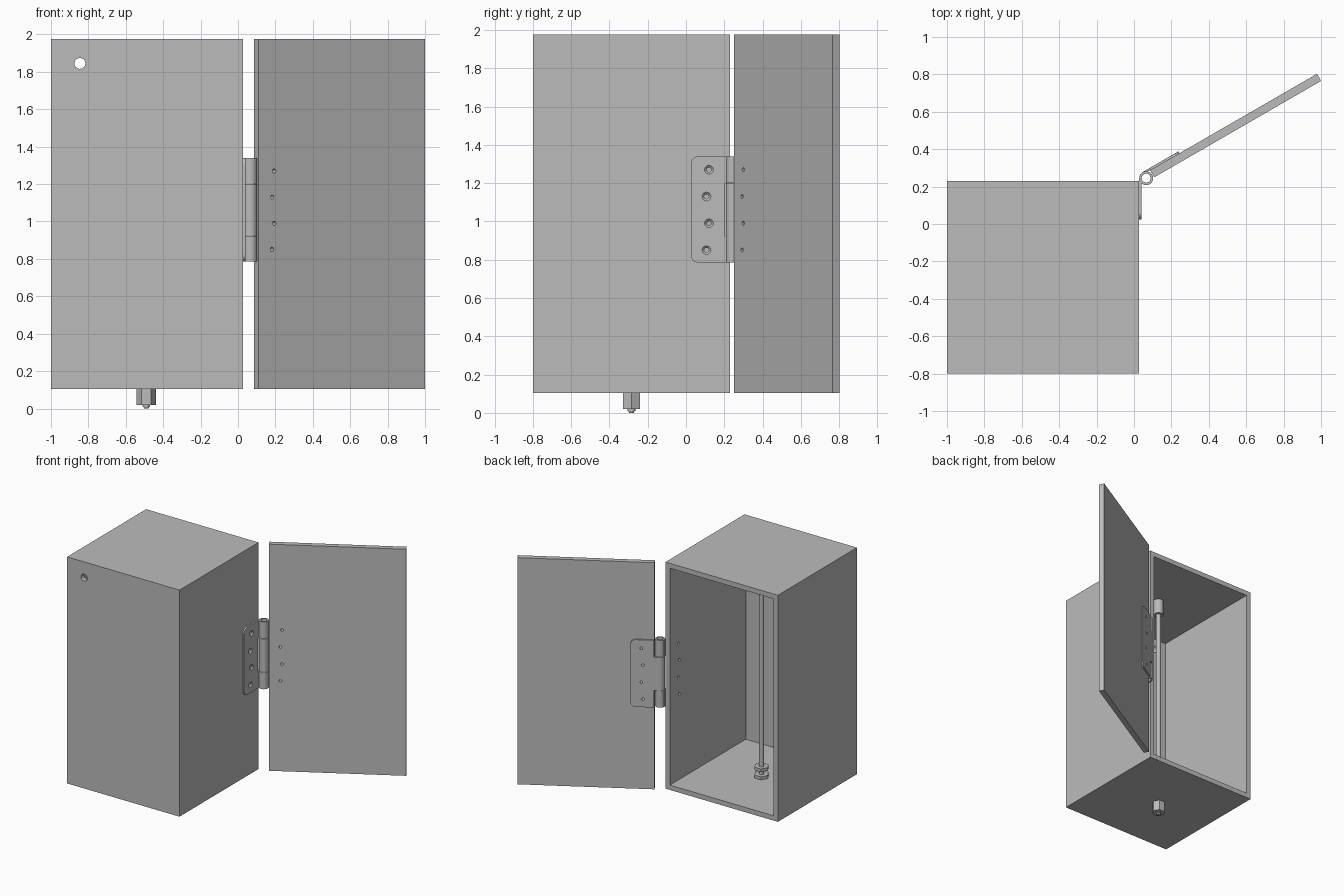
import bpy, bmesh
from math import radians, sin, cos, pi
from mathutils import Matrix

if "Cube" in bpy.data.objects:
    bpy.data.objects.remove(bpy.data.objects["Cube"], do_unlink=True)

grey = bpy.data.materials.new("plain grey")
grey.use_nodes = True
COLOUR = (0.5, 0.5, 0.5, 1)
grey.diffuse_color = COLOUR
grey.node_tree.nodes["Principled BSDF"].inputs["Base Color"].default_value = COLOUR

BOTTOM, TOP, WALL = 0.105, 1.975, 0.04
LEFT, RIGHT, FRONT, BACK = -1.0, 0.026, -0.8, 0.23
MID_X, MID_Y = -0.49, -0.285
PIN = Matrix.Translation((0.065, 0.245, 0))
BOX_SIDE = PIN @ Matrix.Rotation(radians(-90), 4, "Z")
DOOR_SIDE = PIN @ Matrix.Rotation(radians(30), 4, "Z")
HINGE_LOW, HINGE_HIGH, KNUCKLE_LOW, KNUCKLE_HIGH = 0.785, 1.34, 0.925, 1.2
SCREW_Z = (1.27, 1.13, 0.99, 0.85)


def finish(name, bm, matrix=Matrix(), smooth=False):
    bmesh.ops.recalc_face_normals(bm, faces=bm.faces)
    bm.transform(matrix)
    mesh = bpy.data.meshes.new(name)
    bm.to_mesh(mesh)
    bm.free()
    mesh.materials.append(grey)
    obj = bpy.data.objects.new(name, mesh)
    bpy.context.collection.objects.link(obj)
    if smooth:
        bpy.ops.object.select_all(action="DESELECT")
        obj.select_set(True)
        bpy.context.view_layer.objects.active = obj
        bpy.ops.object.shade_smooth_by_angle(angle=radians(35))
    return obj


def block(name, low, high, matrix=Matrix()):
    bm = bmesh.new()
    bmesh.ops.create_cube(bm, size=1)
    for v in bm.verts:
        v.co = [a if c < 0 else b for c, a, b in zip(v.co, low, high)]
    return finish(name, bm, matrix)


def rod(name, x, y, low, high, r, sides=32, r_top=None):
    bm = bmesh.new()
    bmesh.ops.create_cone(bm, cap_ends=True, segments=sides, radius1=r,
                          radius2=r if r_top is None else r_top, depth=high - low)
    turn = Matrix.Rotation(radians(30), 4, "Z")
    return finish(name, bm, Matrix.Translation((x, y, (low + high) / 2)) @ turn, sides > 6)


def cross_hole(matrix, u, z, start, end, r, r_end=None):
    """Cutter lying along the local y axis."""
    bm = bmesh.new()
    bmesh.ops.create_cone(bm, cap_ends=True, segments=24, radius1=r,
                          radius2=r if r_end is None else r_end, depth=end - start)
    lay = Matrix.Translation((u, (start + end) / 2, z)) @ Matrix.Rotation(radians(-90), 4, "X")
    return finish("cutter", bm, matrix @ lay)


def cut(obj, cutters):
    bpy.context.view_layer.objects.active = obj
    for c in cutters:
        c.hide_render = True
        mod = obj.modifiers.new("cut", "BOOLEAN")
        mod.operation, mod.solver, mod.object = "DIFFERENCE", "EXACT", c
        bpy.ops.object.modifier_apply(modifier=mod.name)
        bpy.data.objects.remove(c, do_unlink=True)


def leaf(name, matrix, low_n, high_n, middle_notch):
    """Hinge plate with rounded free corners and notches beside the barrel."""
    notch, width, r = 0.042, 0.22, 0.04
    pts = []
    for cz, start in ((HINGE_LOW + r, -pi / 2), (HINGE_HIGH - r, 0)):
        for i in range(7):
            a = start + i * pi / 12
            pts.append((width - r + r * cos(a), cz + r * sin(a)))
    outer, inner = (0, notch) if middle_notch else (notch, 0)
    pts += [(outer, HINGE_HIGH), (outer, KNUCKLE_HIGH), (inner, KNUCKLE_HIGH),
            (inner, KNUCKLE_LOW), (outer, KNUCKLE_LOW), (outer, HINGE_LOW)]
    bm = bmesh.new()
    face = bm.faces.new([bm.verts.new((u, low_n, z)) for u, z in pts])
    out = bmesh.ops.extrude_face_region(bm, geom=[face])["geom"]
    bmesh.ops.translate(bm, vec=(0, high_n - low_n, 0),
                        verts=[v for v in out if isinstance(v, bmesh.types.BMVert)])
    return finish(name, bm, matrix)


def tube(name, low, high, r_out, r_in):
    bm = bmesh.new()
    prof = [(r_in, low), (r_out, low), (r_out, high), (r_in, high)]
    vs = [bm.verts.new((r, 0, z)) for r, z in prof]
    edges = [bm.edges.new((vs[i], vs[(i + 1) % 4])) for i in range(4)]
    bmesh.ops.spin(bm, geom=vs + edges, cent=(0, 0, 0), axis=(0, 0, 1),
                   angle=2 * pi, steps=40, use_merge=True)
    bmesh.ops.remove_doubles(bm, verts=bm.verts, dist=0.0001)
    return finish(name, bm, PIN, True)


# Cabinet: a box open at the back, with a cable hole and screw holes
cabinet = block("cabinet", (LEFT, FRONT, BOTTOM), (RIGHT, BACK, TOP))
cavity = block("cutter", (LEFT + WALL, FRONT + WALL, BOTTOM + WALL),
               (RIGHT - WALL, BACK + 0.1, TOP - WALL))
cable_hole = cross_hole(Matrix(), -0.845, 1.845, FRONT - 0.05, FRONT + 0.1, 0.029)
box_holes = list(zip((0.125, 0.138) * 2, SCREW_Z))
cut(cabinet, [cavity, cable_hole] +
    [cross_hole(BOX_SIDE, u, z, -0.12, 0.02, 0.012) for u, z in box_holes])

# Door, swung open on the hinge
door = block("door", (0.04, -0.0175, BOTTOM), (1.07, 0.0265, TOP), DOOR_SIDE)
door_holes = list(zip((0.138, 0.125) * 2, SCREW_Z))
cut(door, [cross_hole(DOOR_SIDE, u, z, -0.06, 0.08, 0.011) for u, z in door_holes])

# Hinge leaves with screw holes, countersunk on the cabinet side
cabinet_leaf = leaf("cabinet_hinge_leaf", BOX_SIDE, -0.039, -0.026, True)
cut(cabinet_leaf, [cross_hole(BOX_SIDE, u, z, -0.08, 0.02, 0.012) for u, z in box_holes] +
    [cross_hole(BOX_SIDE, u, z, -0.036, -0.024, 0.012, 0.025) for u, z in box_holes])
door_leaf = leaf("door_hinge_leaf", DOOR_SIDE, 0.0265, 0.038, False)
cut(door_leaf, [cross_hole(DOOR_SIDE, u, z, -0.02, 0.08, 0.011) for u, z in door_holes])

# Hinge barrel in three knuckles
GAP = 0.002
for name, low, high in (("lower_knuckle", HINGE_LOW, KNUCKLE_LOW - GAP),
                        ("middle_knuckle", KNUCKLE_LOW, KNUCKLE_HIGH),
                        ("upper_knuckle", KNUCKLE_HIGH + GAP, HINGE_HIGH)):
    tube(name, low, high, 0.037, 0.024)

# Upright rod with end fittings, and a hex nut under the floor
rod("upright_rod", MID_X, MID_Y, 0.01, TOP - WALL, 0.02)
rod("rod_top_fitting", MID_X, MID_Y, 1.81, TOP - WALL, 0.038)
for i, z in enumerate((BOTTOM + WALL, 0.21)):
    rod(f"rod_base_flange_{i + 1}", MID_X, MID_Y, z, z + 0.025, 0.058, 6)
rod("hex_nut", MID_X, MID_Y, 0.02, BOTTOM, 0.052, 6)
rod("rod_tip", MID_X, MID_Y, 0, 0.02, 0.012, 16, 0.02)
